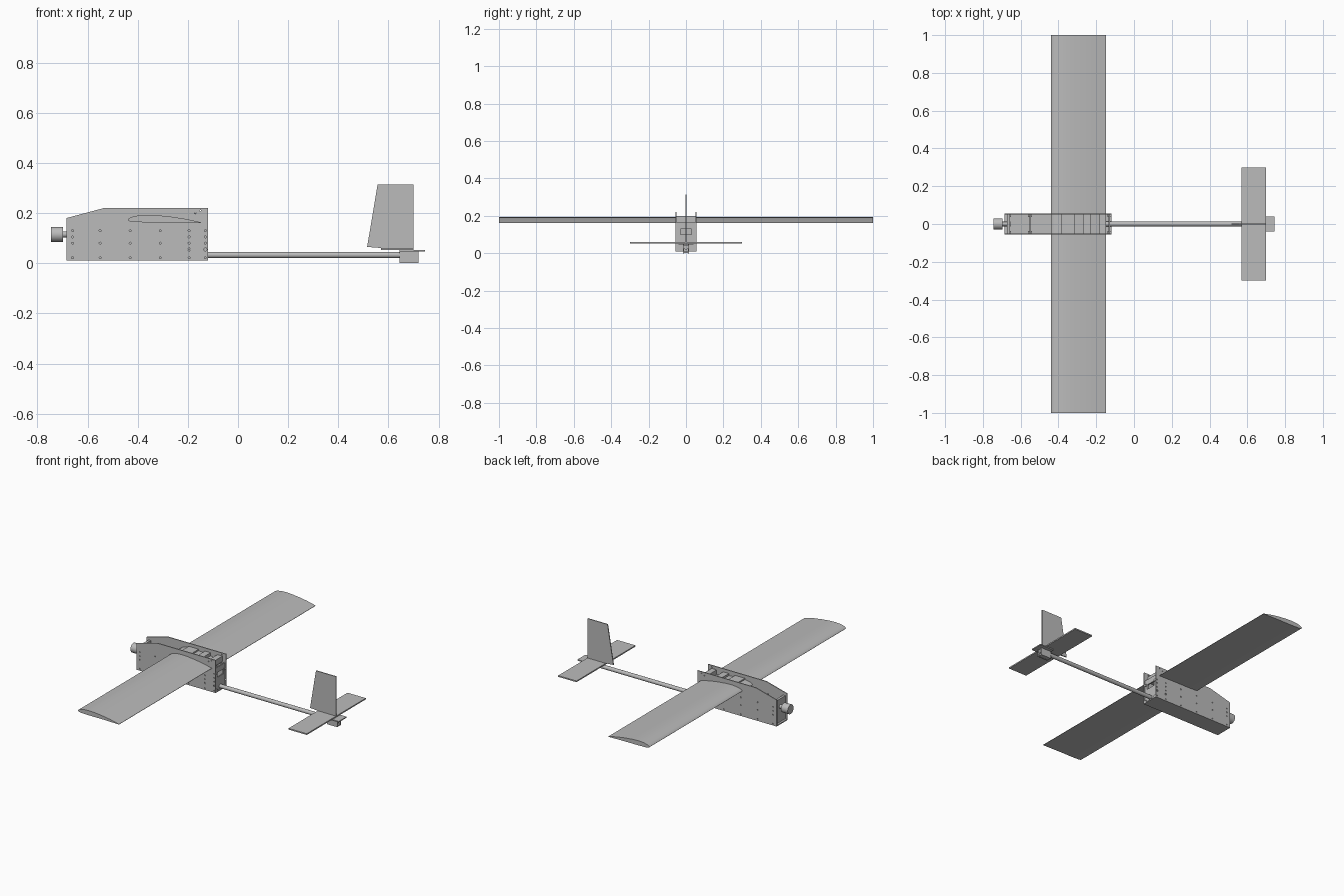
import bpy, bmesh, math
from mathutils import Matrix, Vector

cube = bpy.data.objects.get("Cube")
if cube:
    bpy.data.objects.remove(cube, do_unlink=True)

grey = bpy.data.materials.new("plain grey")
grey.use_nodes = True
GREY = (0.5, 0.5, 0.5, 1)
grey.diffuse_color = GREY
grey.node_tree.nodes["Principled BSDF"].inputs["Base Color"].default_value = GREY


def finish(name, bm, smooth=False):
    bmesh.ops.recalc_face_normals(bm, faces=bm.faces[:])
    mesh = bpy.data.meshes.new(name)
    bm.to_mesh(mesh)
    bm.free()
    mesh.materials.append(grey)
    obj = bpy.data.objects.new(name, mesh)
    bpy.context.collection.objects.link(obj)
    if smooth:
        bpy.ops.object.select_all(action='DESELECT')
        obj.select_set(True)
        bpy.context.view_layer.objects.active = obj
        bpy.ops.object.shade_smooth_by_angle(angle=math.radians(35))
    return obj


def box(name, x0, x1, y0, y1, z0, z1):
    bm = bmesh.new()
    size = Matrix.Diagonal((x1 - x0, y1 - y0, z1 - z0, 1))
    mid = Vector((x0 + x1, y0 + y1, z0 + z1)) / 2
    bmesh.ops.create_cube(bm, size=1, matrix=Matrix.Translation(mid) @ size)
    return finish(name, bm)


def add_rod(bm, center, radius, length, axis, sides=24):
    turn = Matrix.Rotation(math.pi / 2, 4, 'Y' if axis == 'X' else 'X')
    bmesh.ops.create_cone(bm, cap_ends=True, segments=sides, radius1=radius, radius2=radius,
                          depth=length, matrix=Matrix.Translation(center) @ turn)


def rod(name, x0, x1, z, radius):
    bm = bmesh.new()
    add_rod(bm, ((x0 + x1) / 2, 0, z), radius, x1 - x0, 'X')
    return finish(name, bm, True)


def extrude_y(name, outline, y0, y1, smooth=False):
    bm = bmesh.new()
    face = bm.faces.new([bm.verts.new((x, y0, z)) for x, z in outline])
    new = bmesh.ops.extrude_face_region(bm, geom=[face])["geom"]
    bmesh.ops.translate(bm, vec=(0, y1 - y0, 0),
                        verts=[v for v in new if isinstance(v, bmesh.types.BMVert)])
    return finish(name, bm, smooth)


def cut(obj, cutter):
    cutter.hide_render = True
    cutter.hide_set(True)
    mod = obj.modifiers.new("openings", 'BOOLEAN')
    mod.operation = 'DIFFERENCE'
    mod.solver = 'EXACT'
    mod.object = cutter


# Screw holes through both side plates
columns = (-0.66, -0.55, -0.43, -0.31, -0.195, -0.13)
bm = bmesh.new()
for i, x in enumerate(columns):
    rows = [0.022, 0.08, 0.13]
    if i in (0, 4, 5):
        rows.append(0.105)
    for z in rows:
        add_rod(bm, (x, 0, z), 0.004, 0.3, 'Y', 10)
    if i > 3:
        add_rod(bm, (x, 0, 0.055), 0.006, 0.3, 'Y', 12)
for x, z in ((-0.17, 0.2), (-0.15, 0.21)):
    add_rod(bm, (x, 0, z), 0.003, 0.3, 'Y', 10)
hole_cutter = finish("screw_hole_cutter", bm)

# Fuselage side plates and floor
side = [(-0.685, 0.01), (-0.12, 0.01), (-0.12, 0.22), (-0.535, 0.22), (-0.685, 0.18)]
for label, y in (("left", 0.053), ("right", -0.053)):
    plate = extrude_y(label + "_side_plate", side, y - 0.003, y + 0.003)
    cut(plate, hole_cutter)
box("floor_plate", -0.685, -0.12, -0.05, 0.05, 0.01, 0.017)

# Cross frames with a window, front to back
window = box("frame_window_cutter", -0.645, -0.05, -0.03, 0.03, 0.1, 0.13)
for i, x in enumerate(columns):
    top = 0.165 if i in (0, 5) else 0.145
    frame = box("cross_frame_%d" % (i + 1), x - 0.004, x + 0.004, -0.05, 0.05, 0.017, top)
    if i:
        cut(frame, window)
    # Corner blocks that take the side screws
    for s in (-1, 1):
        for z in (0.022, 0.13):
            box("corner_block", x - 0.01, x + 0.01, s * 0.043 - 0.007, s * 0.043 + 0.007,
                z - 0.006, z + 0.006)

# Bridges that hold the wing down
for x, half in ((-0.35, 0.035), (-0.25, 0.02), (-0.165, 0.018)):
    box("wing_bridge", x - half, x + half, -0.05, 0.05, 0.165, 0.2)

# Motor on the nose
rod("motor", -0.745, -0.697, 0.115, 0.03)
rod("motor_shaft", -0.7, -0.655, 0.115, 0.012)
box("motor_mount", -0.672, -0.664, -0.05, 0.05, 0.017, 0.165)

# Wing with a cambered section
upper = [(-0.44, 0.173), (-0.434, 0.18), (-0.42, 0.186), (-0.395, 0.191), (-0.36, 0.193),
         (-0.32, 0.191), (-0.27, 0.186), (-0.21, 0.177), (-0.147, 0.163)]
lower = [(-0.147, 0.161), (-0.27, 0.163), (-0.37, 0.163), (-0.42, 0.165), (-0.435, 0.168)]
extrude_y("wing", upper + lower, -1, 1, True)

# Tail boom and its clamp
rod("tail_boom", -0.2, 0.715, 0.033, 0.0125)
box("clamp_base", 0.645, 0.72, -0.014, 0.014, 0.002, 0.01)
for s in (-1, 1):
    box("clamp_cheek", 0.645, 0.72, s * 0.014 - 0.003, s * 0.014 + 0.003, 0, 0.046)
box("tail_mount_plate", 0.645, 0.745, -0.04, 0.04, 0.046, 0.053)

# Tail surfaces
box("tailplane", 0.57, 0.7, -0.3, 0.3, 0.053, 0.061)
fin = [(0.515, 0.065), (0.57, 0.061), (0.7, 0.061), (0.7, 0.315), (0.557, 0.315)]
extrude_y("tail_fin", fin, -0.003, 0.003)
